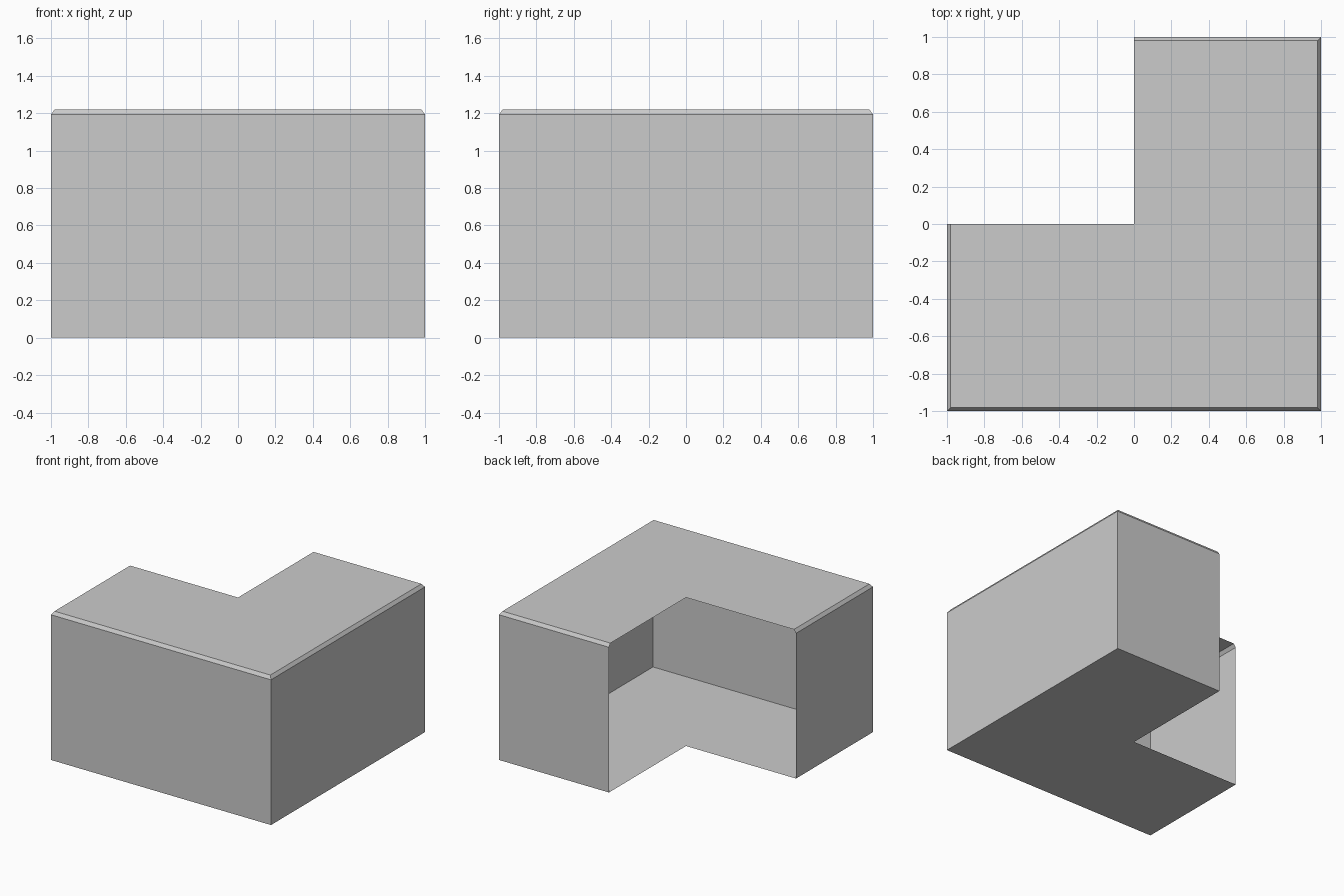
import bpy
import bmesh
from mathutils import Matrix, Vector

old = bpy.data.objects.get("Cube")
if old:
    bpy.data.objects.remove(old, do_unlink=True)

SIZE = 2.0
HEIGHT = 1.22
CHAMFER = 0.027

# Plain grey for the whole shell
grey = bpy.data.materials.new("light_grey")
colour = (0.6, 0.6, 0.6, 1.0)
grey.diffuse_color = colour
grey.use_nodes = True
grey.node_tree.nodes["Principled BSDF"].inputs["Base Color"].default_value = colour

# Hollow box standing on the ground, up to the start of the chamfer
wall = HEIGHT - CHAMFER
bm = bmesh.new()
bmesh.ops.create_cube(
    bm, size=1.0,
    matrix=Matrix.Translation((0, 0, wall / 2)) @ Matrix.Diagonal((SIZE, SIZE, wall, 1)))

# Chamfered rim around the top
bm.normal_update()
top = [f for f in bm.faces if f.normal.z > 0.9]
bmesh.ops.inset_individual(bm, faces=top, thickness=CHAMFER, depth=CHAMFER)

# Cut away the back quarter, leaving the notch open to the inside
for axis in (Vector((1, 0, 0)), Vector((0, 1, 0))):
    bmesh.ops.bisect_plane(
        bm, geom=bm.verts[:] + bm.edges[:] + bm.faces[:],
        plane_co=(0, 0, 0), plane_no=axis)
quarter = [f for f in bm.faces
           if f.calc_center_median().x < 0 and f.calc_center_median().y > 0]
bmesh.ops.delete(bm, geom=quarter, context='FACES')

# Merge the flat panels back into single faces
bmesh.ops.dissolve_limit(bm, angle_limit=0.01, verts=bm.verts[:], edges=bm.edges[:])

mesh = bpy.data.meshes.new("open_corner_shell")
bm.to_mesh(mesh)
bm.free()
mesh.materials.append(grey)
shell = bpy.data.objects.new("open_corner_shell", mesh)
bpy.context.collection.objects.link(shell)
